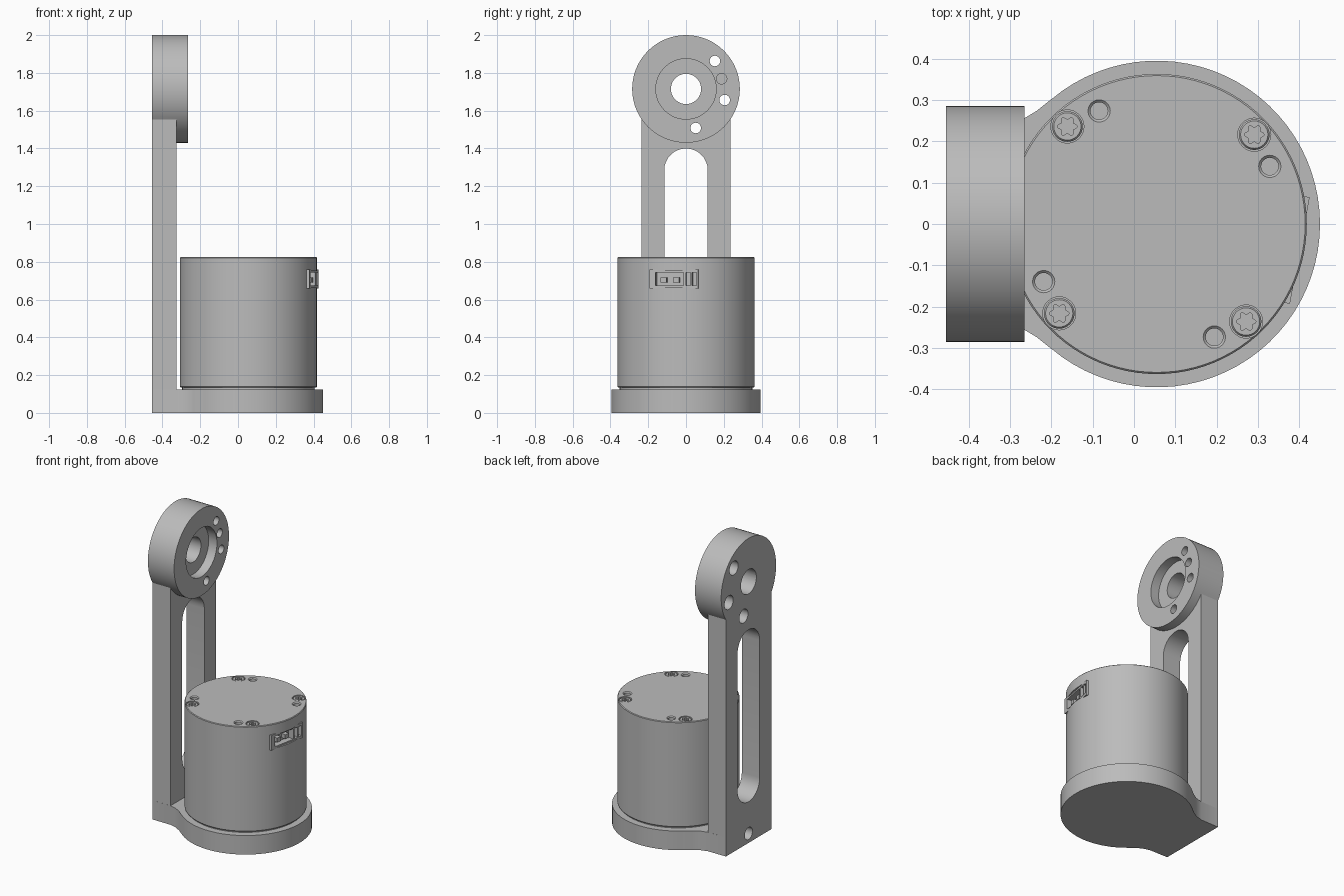
import bpy, bmesh, math
from mathutils import Matrix, Vector

cube = bpy.data.objects.get("Cube")
if cube:
    bpy.data.objects.remove(cube, do_unlink=True)

GREY = bpy.data.materials.new("machined grey")
GREY.use_nodes = True
colour = (0.5, 0.5, 0.5, 1)
GREY.diffuse_color = colour
GREY.node_tree.nodes["Principled BSDF"].inputs["Base Color"].default_value = colour

X, Z = Vector((1, 0, 0)), Vector((0, 0, 1))
CX = 0.055                      # axis of the motor and base
RING_Z, BACK = 1.715, -0.455    # top ring height, rear plane of the arm


def lathe(bm, profile, at, axis=Z, steps=24):
    """Revolve (radius, height) points about an axis through a point."""
    part = bmesh.new()
    verts = [part.verts.new((r, 0, h)) for r, h in profile]
    edges = [part.edges.new(pair) for pair in zip(verts, verts[1:])]
    bmesh.ops.spin(part, geom=verts + edges, cent=(0, 0, 0), axis=(0, 0, 1),
                   angle=math.tau, steps=steps)
    bmesh.ops.remove_doubles(part, verts=part.verts, dist=1e-5)
    turn = axis.to_track_quat('Z', 'Y').to_matrix().to_4x4()
    add(bm, part, Matrix.Translation(at) @ turn)


def prism(bm, points, low, high, matrix=Matrix()):
    """Extrude a flat outline from one height to another."""
    part = bmesh.new()
    face = part.faces.new([part.verts.new((x, y, low)) for x, y in points])
    new = bmesh.ops.extrude_face_region(part, geom=[face])["geom"]
    moved = [v for v in new if isinstance(v, bmesh.types.BMVert)]
    bmesh.ops.translate(part, verts=moved, vec=(0, 0, high - low))
    add(bm, part, matrix)


def box(bm, xs, ys, zs, matrix=Matrix()):
    (x0, x1), (y0, y1) = xs, ys
    prism(bm, [(x0, y0), (x1, y0), (x1, y1), (x0, y1)], *zs, matrix)


def add(bm, part, matrix):
    part.transform(matrix)
    bmesh.ops.recalc_face_normals(part, faces=part.faces)
    mesh = bpy.data.meshes.new("part")
    part.to_mesh(mesh)
    part.free()
    bm.from_mesh(mesh)
    bpy.data.meshes.remove(mesh)


def make(name, bm):
    mesh = bpy.data.meshes.new(name)
    bm.to_mesh(mesh)
    bm.free()
    mesh.materials.append(GREY)
    obj = bpy.data.objects.new(name, mesh)
    bpy.context.scene.collection.objects.link(obj)
    return obj


def combine(obj, bm, operation='DIFFERENCE'):
    """Apply a boolean with a temporary solid."""
    tool = make("tool", bm)
    mod = obj.modifiers.new("cut", 'BOOLEAN')
    mod.operation, mod.object, mod.solver = operation, tool, 'EXACT'
    bpy.context.view_layer.objects.active = obj
    bpy.ops.object.modifier_apply(modifier=mod.name)
    bpy.data.objects.remove(tool, do_unlink=True)


def smooth(obj):
    bpy.ops.object.select_all(action='DESELECT')
    obj.select_set(True)
    bpy.context.view_layer.objects.active = obj
    bpy.ops.object.shade_smooth_by_angle(angle=math.radians(28))


def polar(radius, degrees):
    a = math.radians(degrees)
    return radius * math.cos(a), radius * math.sin(a)


def plug(radius, low, high):
    return [(0, low), (radius, low), (radius, high), (0, high)]


def stepped(wide, narrow, depth, length):
    """Counterbored hole running up from a face."""
    return [(0, -0.02), (wide, -0.02), (wide, depth), (narrow, depth),
            (narrow, length), (0, length)]


# bracket: base plate with a flared foot, upright arm and ring
flare = [(-0.2, 0.302), (-0.235, 0.274), (-0.275, 0.25), (-0.325, 0.236), (BACK, 0.235)]
arc = [polar(0.395, -130 + 260 * i / 56) for i in range(57)]
outline = [(x + CX, y) for x, y in arc] + flare + [(x, -y) for x, y in reversed(flare)]
bm = bmesh.new()
prism(bm, outline, 0, 0.125)
bracket = make("bracket", bm)

bm = bmesh.new()
box(bm, (BACK, -0.325), (-0.235, 0.235), (0, RING_Z))
combine(bracket, bm, 'UNION')
bm = bmesh.new()
lathe(bm, plug(0.285, 0, 0.19), (BACK, 0, RING_Z), X, 72)
combine(bracket, bm, 'UNION')

# arm slot, with rounded ends
bm = bmesh.new()
slot = [polar(0.115, 180 * i / 16) for i in range(17)]
slot = [(y, z + 1.285) for y, z in slot] + [(-y, 0.385 - z) for y, z in slot]
to_side = Matrix(((0, 0, 1, 0), (1, 0, 0, 0), (0, 1, 0, 0), (0, 0, 0, 1)))
prism(bm, slot, -0.6, -0.3, to_side)

# stepped centre bore, six counterbored holes and three pin holes in the ring
lathe(bm, [(0, -0.02), (0.08, -0.02), (0.08, 0.13), (0.16, 0.13), (0.16, 0.22), (0, 0.22)],
      (BACK, 0, RING_Z), X, 48)
for i in range(6):
    y, z = polar(0.213, 44 + 60 * i)
    lathe(bm, stepped(0.045, 0.028, 0.06, 0.22), (BACK, y, RING_Z + z), X)
for i in range(3):
    y, z = polar(0.196, 16 + 120 * i)
    lathe(bm, plug(0.028, 0.12, 0.22), (BACK, y, RING_Z + z), X)

# base bore, its ring of screw holes, the foot holes and the rear hole
lathe(bm, plug(0.247, -0.05, 0.2), (CX, 0, 0), Z, 64)
for i in range(8):
    if i != 4:
        x, y = polar(0.33, 45 * i)
        lathe(bm, stepped(0.04, 0.024, 0.04, 0.2), (CX + x, y, 0))
for y in (-0.16, 0.16):
    lathe(bm, stepped(0.04, 0.024, 0.04, 0.09), (-0.39, y, 0))
lathe(bm, stepped(0.04, 0.024, 0.08, 0.35), (BACK, 0, 0.062), X)
combine(bracket, bm)
smooth(bracket)

# motor housing with a shadow gap at the foot
TOP, R = 0.825, 0.363
bm = bmesh.new()
lathe(bm, [(0, 0.125), (R - 0.012, 0.125), (R - 0.012, 0.134), (R - 0.004, 0.134),
           (R, 0.139), (R, TOP - 0.004), (R - 0.004, TOP), (0, TOP)], (CX, 0, 0), Z, 96)
motor = make("motor_housing", bm)

# screw pockets and chamfered pin holes in the lid, holes in the underside
bm = bmesh.new()
screws = [polar(0.32, 42.5 + 90 * i) for i in range(4)]
for x, y in screws:
    lathe(bm, plug(0.04, -0.03, 0.02), (CX + x, y, TOP), Z, 32)
for i in range(4):
    x, y = polar(0.307, 27 + 90 * i)
    lathe(bm, [(0, -0.05), (0.021, -0.05), (0.021, -0.006), (0.027, 0), (0.027, 0.02), (0, 0.02)],
          (CX + x, y, TOP))
for i in range(4):
    x, y = polar(0.19, 90 * i)
    lathe(bm, plug(0.024, 0.1, 0.17), (CX + x, y, 0))
lathe(bm, plug(0.05, 0.1, 0.17), (CX, 0, 0), Z, 32)

# pocket for the side connector
socket_turn = Matrix.Translation((CX, 0, 0)) @ Matrix.Rotation(math.radians(-10.5), 4, 'Z')
box(bm, (0.29, 0.42), (-0.125, 0.125), (0.664, 0.752), socket_turn)
combine(motor, bm)
smooth(motor)

# connector: rim, wide and narrow openings, then contacts
bm = bmesh.new()
box(bm, (0.28, 0.352), (-0.131, 0.131), (0.658, 0.758), socket_turn)
connector = make("connector", bm)
bm = bmesh.new()
box(bm, (0.31, 0.4), (-0.1, 0.052), (0.674, 0.742), socket_turn)
for y in (0.064, 0.097):
    box(bm, (0.325, 0.4), (y, y + 0.025), (0.674, 0.742), socket_turn)
combine(connector, bm)
bm = bmesh.new()
for y in (-0.058, 0.01):
    box(bm, (0.3, 0.342), (y - 0.016, y + 0.016), (0.69, 0.718), socket_turn)
make("connector_contacts", bm)

# lid screws with six-lobed sockets
bm = bmesh.new()
for x, y in screws:
    lathe(bm, [(0, -0.035), (0.037, -0.035), (0.037, -0.007), (0.033, -0.002), (0, -0.002)],
          (CX + x, y, TOP), Z, 32)
heads = make("lid_screws", bm)
bm = bmesh.new()
for x, y in screws:
    lobes = [polar(0.02 + 0.004 * math.cos(math.tau * i / 6), 10 * i) for i in range(36)]
    prism(bm, lobes, -0.02, 0.02, Matrix.Translation((CX + x, y, TOP)))
combine(heads, bm)
smooth(heads)

# output hub and screws under the motor
bm = bmesh.new()
lathe(bm, [(0.05, 0.13), (0.05, 0.105), (0.09, 0.105), (0.09, 0.13), (0.05, 0.13)],
      (CX, 0, 0), Z, 40)
for i in range(4):
    x, y = polar(0.16, 45 + 90 * i)
    lathe(bm, plug(0.03, 0.1, 0.13), (CX + x, y, 0))
smooth(make("output_hub", bm))
